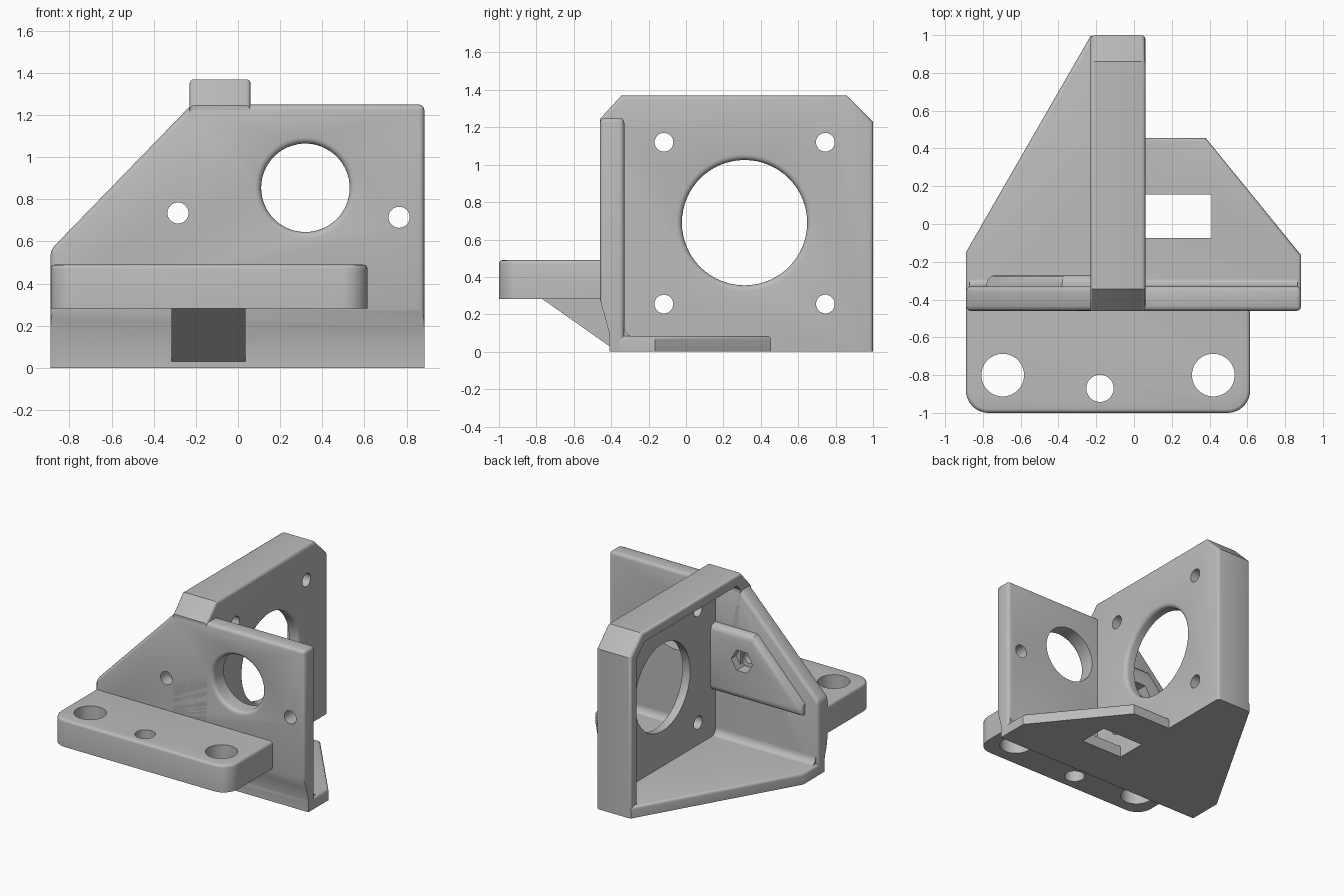
import bpy, bmesh, math
from mathutils import Vector

cube = bpy.data.objects.get("Cube")
if cube:
    bpy.data.objects.remove(cube, do_unlink=True)

grey = bpy.data.materials.new("plain grey")
grey.use_nodes = True
COLOUR = (0.5, 0.5, 0.5, 1)
grey.diffuse_color = COLOUR
grey.node_tree.nodes["Principled BSDF"].inputs["Base Color"].default_value = COLOUR

# Place a 2D point on the plane across the given axis, at depth d
PLACE = {
    "x": lambda p, d: Vector((d, p[0], p[1])),
    "y": lambda p, d: Vector((p[0], d, p[1])),
    "z": lambda p, d: Vector((p[0], p[1], d)),
}


def loft(name, rings, axis, round_if=None, radius=0.02):
    """Closed solid through (outline, depth) rings, with chosen edges rounded."""
    bm = bmesh.new()
    loops = [[bm.verts.new(PLACE[axis](p, d)) for p in pts] for pts, d in rings]
    n = len(loops[0])
    for a, b in zip(loops, loops[1:]):
        for i in range(n):
            j = (i + 1) % n
            bm.faces.new((a[i], a[j], b[j], b[i]))
    bm.faces.new(loops[0])
    bm.faces.new(loops[-1])
    bmesh.ops.recalc_face_normals(bm, faces=bm.faces)
    if round_if:
        edges = [e for e in bm.edges
                 if round_if((e.verts[0].co + e.verts[1].co) / 2)]
        bmesh.ops.bevel(bm, geom=edges, offset=radius, segments=3, profile=0.5,
                        affect='EDGES', clamp_overlap=True)
    mesh = bpy.data.meshes.new(name)
    bm.to_mesh(mesh)
    bm.free()
    mesh.materials.append(grey)
    ob = bpy.data.objects.new(name, mesh)
    bpy.context.collection.objects.link(ob)
    return ob


def prism(name, pts, axis, d0, d1, round_if=None, radius=0.02):
    return loft(name, [(pts, d0), (pts, d1)], axis, round_if, radius)


def circle(c, r, n=48):
    return [(c[0] + r * math.cos(2 * math.pi * i / n),
             c[1] + r * math.sin(2 * math.pi * i / n)) for i in range(n)]


def rect(a0, a1, b0, b1):
    return [(a0, b0), (a1, b0), (a1, b1), (a0, b1)]


def hole(c, r, axis, d0, d1, sides=48):
    return prism("hole_cutter", circle(c, r, sides), axis, d0, d1)


def soft_hole(c, r, axis, inner, face, lip=0.03):
    """Hole whose rim at the given face flares out in a quarter round."""
    s = math.copysign(1, face - inner)
    rings = [(circle(c, r, 64), inner)]
    for k in range(5):
        t = math.pi / 8 * k
        rings.append((circle(c, r + lip * (1 - math.cos(t)), 64),
                      face - s * lip * (1 - math.sin(t))))
    rings.append((circle(c, r + lip, 64), face + s * 0.05))
    return loft("soft_hole_cutter", rings, axis)


def cut(ob, cutters):
    for c in cutters:
        c.hide_render = True
        m = ob.modifiers.new("cut", 'BOOLEAN')
        m.operation, m.solver, m.object = 'DIFFERENCE', 'EXACT', c
    deps = bpy.context.evaluated_depsgraph_get()
    mesh = bpy.data.meshes.new_from_object(ob.evaluated_get(deps))
    ob.modifiers.clear()
    ob.data = mesh
    for c in cutters:
        bpy.data.objects.remove(c, do_unlink=True)


FRONT, BACK = -0.46, -0.33      # faces of the front plate
WALL_L, WALL_R = -0.23, 0.06    # sides of the upright wall
FLOOR = 0.085
nut_hole = (-0.285, 0.735)

# Front plate with sloped shoulder and undercut foot
front_plate = prism(
    "front_plate",
    [(-0.89, 0), (0.885, 0), (0.885, 1.25), (-0.22, 1.25), (-0.89, 0.56)],
    "y", FRONT, BACK, lambda m: m.z > 0.05, 0.025)
undercut = [(-0.7, -0.1), (-0.41, -0.1), (-0.41, 0.1), (FRONT, 0.28), (-0.7, 0.28)]
cut(front_plate, [
    prism("undercut_cutter", undercut, "x", -1.2, 1.2),
    soft_hole((0.32, 0.855), 0.21, "y", -0.2, FRONT),
    hole(nut_hole, 0.05, "y", -0.6, -0.2),
    hole((0.765, 0.715), 0.05, "y", -0.6, -0.2),
    hole(nut_hole, 0.09, "y", -0.365, -0.2, 6),
])

# Upright wall, hollowed from one side so that a rim remains
wall = prism(
    "upright_wall",
    [(-0.41, 0), (1, 0), (1, 1.23), (0.86, 1.37), (-0.345, 1.37),
     (FRONT, 1.245), (FRONT, 0.28), (-0.41, 0.1)],
    "x", WALL_L, WALL_R,
    lambda m: m.z > 0.05 and (m.y > -0.42 or m.z > 1.26) and abs(m.x + 0.085) > 0.1)
hollow = [(BACK, 0.08), (0.93, 0.08), (0.93, 1.2), (0.83, 1.295),
          (-0.29, 1.295), (BACK, 1.25)]
wall_cutters = [
    prism("hollow_cutter", hollow, "x", -0.6, -0.02),
    soft_hole((0.313, 0.69), 0.335, "x", -0.4, WALL_R),
]
for y in (-0.118, 0.745):
    for z in (0.255, 1.12):
        wall_cutters.append(hole((y, z), 0.05, "x", -0.12, 0.2))
cut(wall, wall_cutters)

# Floor bracing both sides of the wall
floor = prism(
    "floor_plate",
    [(-0.89, -0.41), (0.885, -0.41), (0.885, -0.165), (0.38, 0.455),
     (0.0, 0.455), (0.0, 0.995), (WALL_L, 0.995), (-0.89, -0.15)],
    "z", 0, FLOOR, lambda m: m.z > 0.06 and m.y > -0.4)
cut(floor, [prism("slot_cutter", rect(0.05, 0.41, -0.075, 0.155), "z", -0.2, 0.3)])

# Concave fillet where the floor meets the front plate
R = 0.055
arc = [(BACK + R - R * math.sin(t), FLOOR - 0.004 + R - R * math.cos(t))
       for t in (math.pi / 12 * k for k in range(7))]
prism("floor_fillet", [(BACK - 0.02, FLOOR - 0.02), (BACK + R, FLOOR - 0.02)] + arc,
      "x", -0.87, 0.865)

# Raised pad behind the front plate with a hexagonal nut pocket
pad = prism(
    "nut_pad",
    [(0.0, 0.44), (-0.78, 0.44), (-0.78, 0.52), (-0.38, 0.95), (0.0, 0.95)],
    "y", BACK - 0.02, -0.27, lambda m: m.y > -0.28 and m.x < -0.01, 0.045)
cut(pad, [hole(nut_hole, 0.09, "y", -0.4, -0.2, 6)])

# Mounting flange with rounded front corners
RC = 0.12
outline = [(0.615, -0.4), (-0.89, -0.4)]
for cx, start in ((-0.89 + RC, math.pi), (0.615 - RC, 1.5 * math.pi)):
    for k in range(9):
        a = start + math.pi / 16 * k
        outline.append((cx + RC * math.cos(a), -1 + RC + RC * math.sin(a)))
flange = prism("mounting_flange", outline, "z", 0.283, 0.49,
               lambda m: m.z > 0.48 and m.y < -0.41)
cut(flange, [hole((-0.695, -0.80), 0.113, "z", 0, 1),
             hole((0.42, -0.80), 0.113, "z", 0, 1),
             hole((-0.18, -0.87), 0.072, "z", 0, 1)])

# Sloping gusset under the flange
prism("flange_gusset", [(-0.77, 0.29), (-0.77, 0.283), (-0.41, 0.03),
                        (-0.38, 0.03), (-0.38, 0.29)], "x", -0.315, 0.035)

# Smooth the rounds and keep the hard edges
bpy.ops.object.select_all(action='DESELECT')
for ob in bpy.context.collection.objects:
    if ob.type == 'MESH' and grey.name in ob.data.materials:
        ob.select_set(True)
        bpy.context.view_layer.objects.active = ob
bpy.ops.object.shade_smooth_by_angle(angle=math.radians(32))
